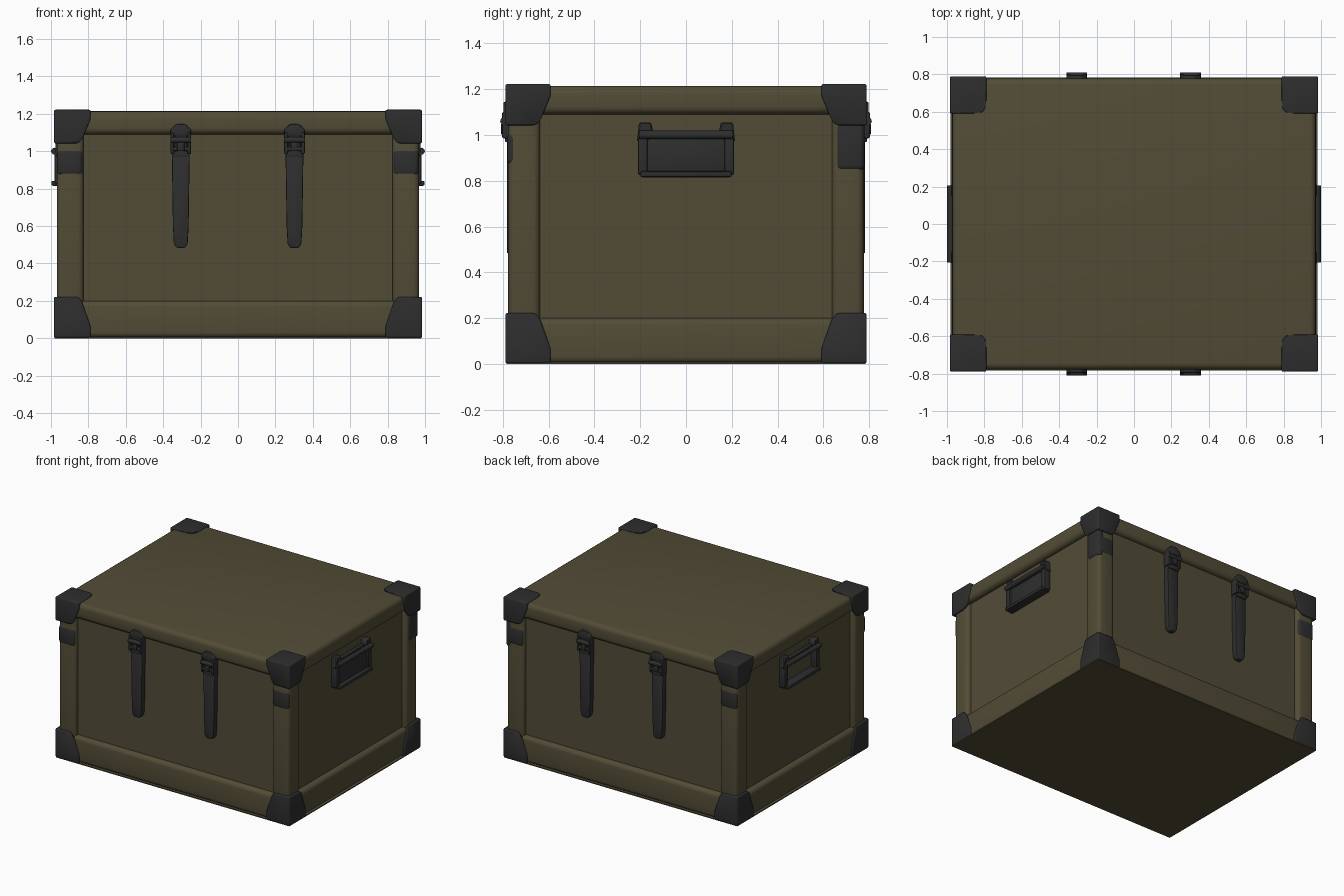
import bpy, bmesh, math
from mathutils import Vector

if "Cube" in bpy.data.objects:
    bpy.data.objects.remove(bpy.data.objects["Cube"])


def material(name, rgb):
    m = bpy.data.materials.new(name)
    m.diffuse_color = (*rgb, 1)
    m.use_nodes = True
    m.node_tree.nodes["Principled BSDF"].inputs["Base Color"].default_value = m.diffuse_color
    return m


OLIVE = material("olive canvas", (0.085, 0.072, 0.037))
DARK = material("dark metal", (0.027, 0.027, 0.028))


def finish(name, bm, mat, bevel=0.0, segs=2):
    if bevel:
        bmesh.ops.bevel(bm, geom=bm.edges[:], offset=bevel, segments=segs,
                        profile=0.5, affect='EDGES', clamp_overlap=True)
    bmesh.ops.recalc_face_normals(bm, faces=bm.faces[:])
    me = bpy.data.meshes.new(name)
    bm.to_mesh(me)
    bm.free()
    me.materials.append(mat)
    ob = bpy.data.objects.new(name, me)
    bpy.context.collection.objects.link(ob)
    bpy.context.view_layer.objects.active = ob
    bpy.ops.object.select_all(action='DESELECT')
    ob.select_set(True)
    bpy.ops.object.shade_smooth_by_angle(angle=math.radians(40))
    return ob


def box(name, a, b, mat, bevel=0.0, segs=2):
    """Box between two opposite corners."""
    a, b = Vector(a), Vector(b)
    bm = bmesh.new()
    bmesh.ops.create_cube(bm, size=1)
    for v in bm.verts:
        v.co = [(a[i] + b[i]) / 2 + v.co[i] * abs(b[i] - a[i]) for i in range(3)]
    return finish(name, bm, mat, bevel, segs)


def hull(name, pts, mat, bevel=0.0, segs=2):
    bm = bmesh.new()
    for p in pts:
        bm.verts.new(p)
    bmesh.ops.convex_hull(bm, input=bm.verts[:])
    bmesh.ops.dissolve_limit(bm, angle_limit=0.02, verts=bm.verts[:], edges=bm.edges[:])
    return finish(name, bm, mat, bevel, segs)


def rod(name, p, q, r, mat, sides=14):
    p, q = Vector(p), Vector(q)
    bm = bmesh.new()
    bmesh.ops.create_cone(bm, cap_ends=True, segments=sides, radius1=r, radius2=r,
                          depth=(q - p).length)
    rot = Vector((0, 0, 1)).rotation_difference(q - p).to_matrix()
    for v in bm.verts:
        v.co = rot @ v.co + (p + q) / 2
    return finish(name, bm, mat)


X, Y = 0.972, 0.778      # outer faces of the frame
PX, PY = 0.932, 0.742    # recessed panels

# body: recessed panels, convex bottom rail, floor sheet, lid
box("body_panels", (-PX, -PY, 0.01), (PX, PY, 1.12), OLIVE)
box("bottom_rail", (-X, -Y, 0.003), (X, Y, 0.2), OLIVE, 0.03, 4)
box("floor_sheet", (-X - 0.008, -Y - 0.006, 0.0), (X + 0.008, Y + 0.006, 0.008), OLIVE)
box("lid", (-X, -Y, 1.09), (X, Y, 1.214), OLIVE, 0.034, 4)

SIGNS = [(sx, sy) for sx in (1, -1) for sy in (1, -1)]

# rounded corner posts and their dark plates
for sx, sy in SIGNS:
    box("corner_post", (sx * 0.825, sy * 0.637, 0.1), (sx * (X - 0.003), sy * (Y - 0.002), 1.15),
        OLIVE, 0.03, 4)
    box("post_plate", (sx * 0.83, sy * 0.72, 0.87), (sx * 0.967, sy * (Y + 0.002), 1.01),
        DARK, 0.022, 3)
box("post_side_plate", (0.92, 0.655, 0.845), (X + 0.003, Y + 0.001, 1.06), DARK, 0.022, 3)

# eight corner caps, with the inner corner of each face cut off
for sx, sy in SIGNS:
    for base, up, h in ((0.004, 1, 0.218), (1.222, -1, 0.18)):
        w, d = 0.195, 0.198
        local = [(0, 0, 0),
                 (w, 0, 0), (w, 0, h * 0.3), (w - 0.045, 0, h * 0.9), (w - 0.06, 0, h), (0, 0, h),
                 (0, d, 0), (0, d, h * 0.3), (0, d - 0.045, h * 0.9), (0, d - 0.06, h),
                 (w, d - 0.025, 0), (w - 0.025, d, 0)]
        hull("corner_cap", [(sx * (0.984 - x), sy * (0.789 - y), base + up * z)
                            for x, y, z in local], DARK, 0.016, 3)

# straps and buckles on front and back
for s in (-1, 1):
    for cx in (-0.306, 0.302):
        outline = [(-0.048, 1.0), (-0.042, 0.6), (-0.037, 0.505), (-0.022, 0.483),
                   (0.022, 0.483), (0.037, 0.505), (0.042, 0.6), (0.048, 1.0)]
        hull("strap", [(cx + x, s * y, z) for x, z in outline for y in (0.735, 0.782)],
             DARK, 0.006, 2)
        box("strap_upper", (cx - 0.035, s * 0.735, 0.98), (cx + 0.035, s * 0.79, 1.13), DARK, 0.006, 1)
        box("buckle_plate", (cx - 0.048, s * 0.735, 0.968), (cx + 0.048, s * 0.79, 1.0), DARK, 0.006)
        for e in (-1, 1):
            box("buckle_side", (cx + e * 0.036, s * 0.745, 0.985),
                (cx + e * 0.055, s * 0.803, 1.1), DARK, 0.007)
        rod("buckle_roller", (cx - 0.055, s * 0.795, 1.06), (cx + 0.055, s * 0.795, 1.06), 0.016, DARK)
        rod("buckle_pin", (cx - 0.045, s * 0.79, 1.012), (cx + 0.045, s * 0.79, 1.012), 0.012, DARK)
        box("buckle_tongue", (cx - 0.02, s * 0.78, 1.0), (cx + 0.02, s * 0.808, 1.05), DARK, 0.007)
        # rounded keeper that climbs onto the lid
        top = [(-0.055, 1.08), (0.055, 1.08), (0.055, 1.115), (0.025, 1.145),
               (-0.025, 1.145), (-0.055, 1.115)]
        hull("lid_keeper", [(cx + x, s * y, z) for x, z in top for y in (0.75, 0.797)],
             DARK, 0.008, 2)

# carrying handles: end brackets, bars and, on the right, a grip plate
for s in (1, -1):
    for e in (-1, 1):
        tab = [(0.145, 1.02), (0.152, 1.055), (0.205, 1.055), (0.214, 0.97), (0.168, 0.97)]
        hull("handle_bracket", [(s * x, e * y, z) for y, z in tab for x in (0.925, 0.975)],
             DARK, 0.006, 1)
        box("handle_side", (s * 0.925, e * 0.168, 0.825), (s * 0.98, e * 0.21, 1.0), DARK, 0.008)
    rod("handle_bar", (s * 0.98, -0.205, 1.0), (s * 0.98, 0.205, 1.0), 0.019, DARK)
    box("handle_top_plate", (s * 0.925, -0.19, 0.975), (s * 0.96, 0.19, 1.02), DARK, 0.005)
    box("handle_lower_lip", (s * 0.925, -0.2, 0.815), (s * 0.998, 0.2, 0.842), DARK, 0.01)
    if s > 0:
        box("handle_grip", (0.925, -0.18, 0.835), (0.968, 0.18, 0.985), DARK, 0.006)
